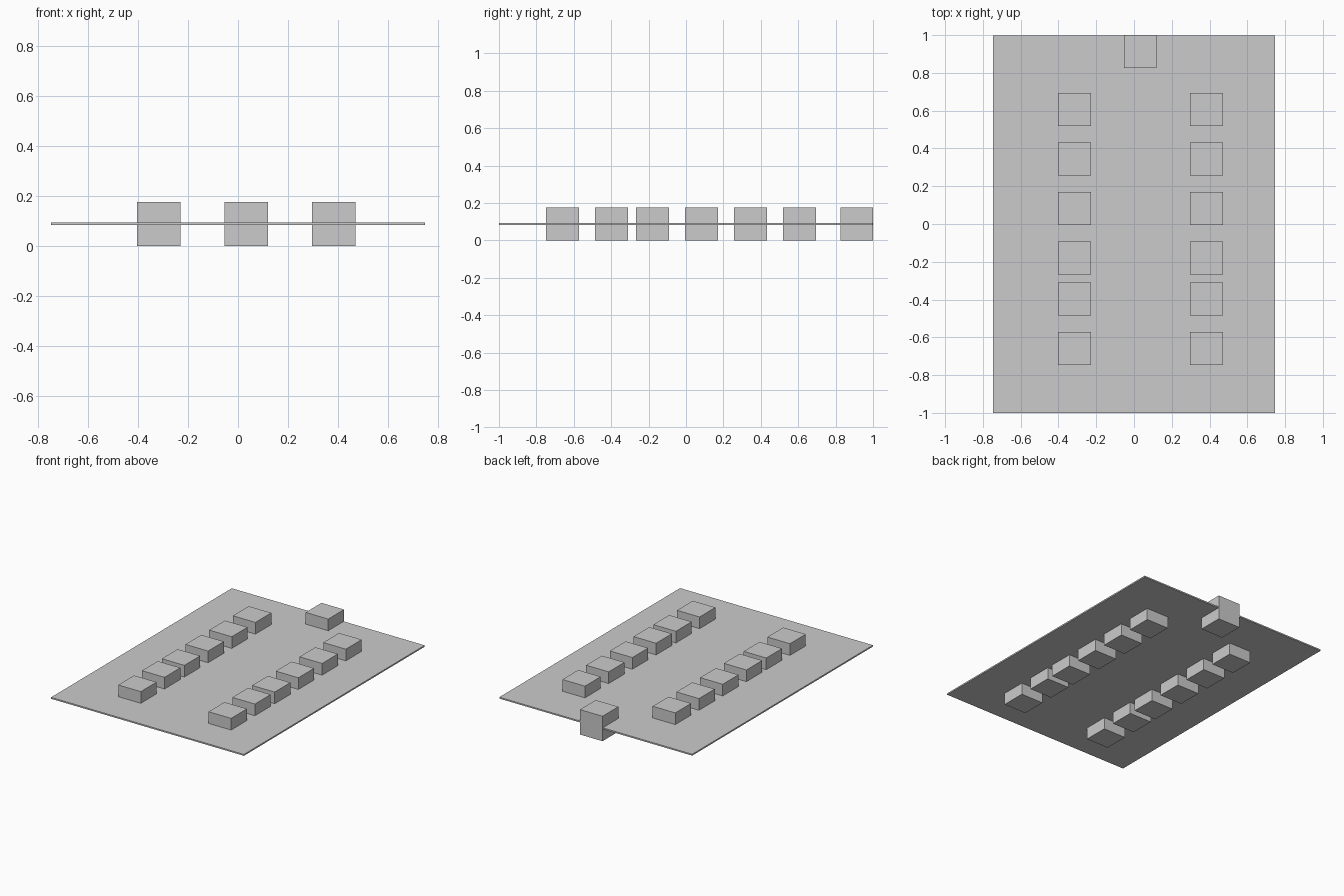
import bpy

if "Cube" in bpy.data.objects:
    bpy.data.objects.remove(bpy.data.objects["Cube"])

S = 0.1745          # block edge length
MID = S / 2         # all parts are centred at this height


def box(name, centre, size):
    bpy.ops.mesh.primitive_cube_add(size=1, location=centre)
    obj = bpy.context.object
    obj.name = name
    obj.scale = size
    bpy.ops.object.transform_apply(location=False, rotation=False, scale=True)
    return obj


# Thin board
box("board", (0, -0.0015, MID + 0.0005), (1.492, 1.997, 0.010))

# Two columns of blocks passing through the board
rows = (-0.66, -0.398, -0.179, 0.083, 0.345, 0.607)
for side, x in (("left", -0.316), ("right", 0.383)):
    for i, y in enumerate(rows, 1):
        box(f"{side}_block_{i}", (x, y, MID), (S, S, S))

# Single block at the back edge, slightly overhanging the board
box("end_block", (0.033, 1 - S / 2, MID), (S, S, S))
